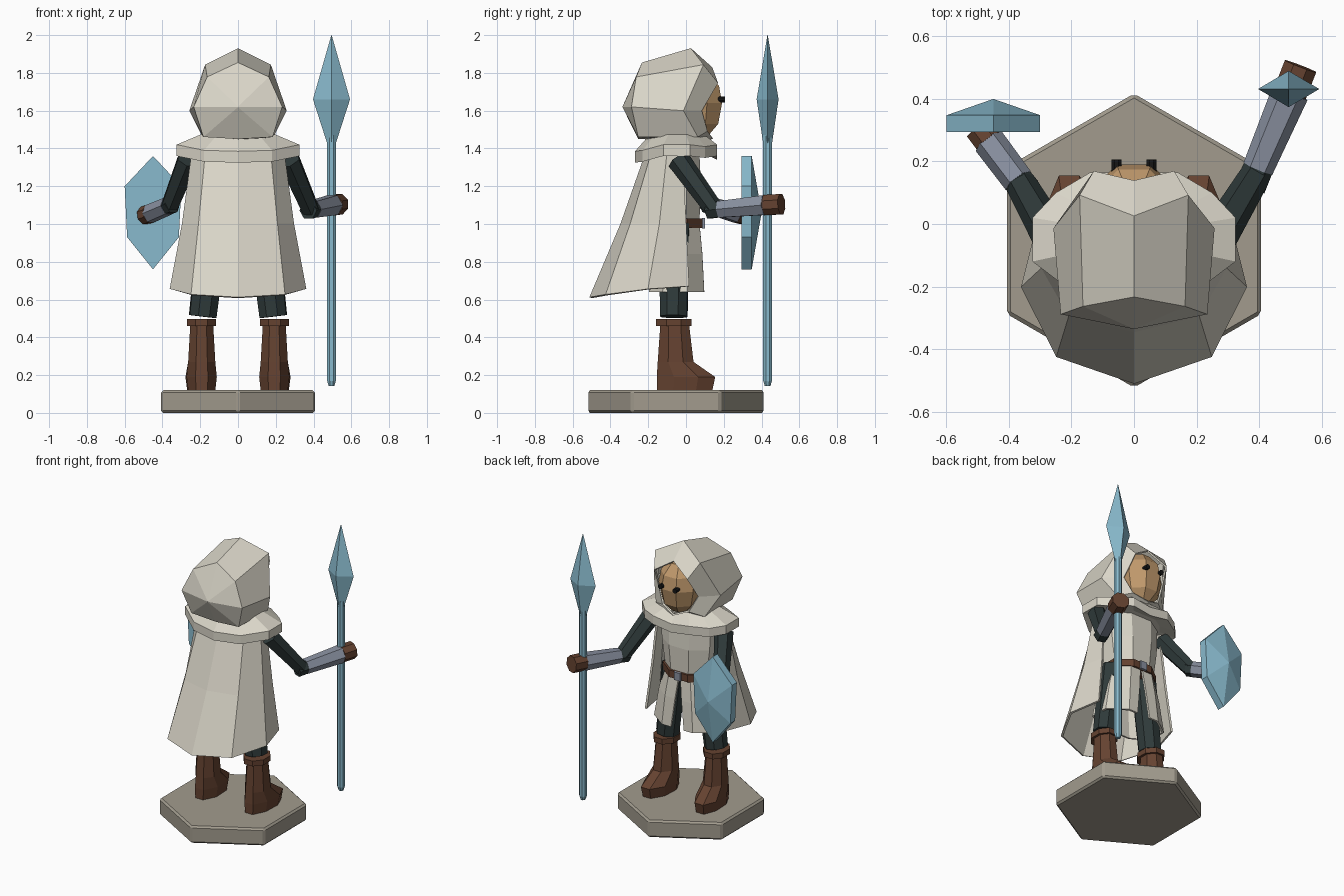
import bpy, bmesh
from math import sin, cos, pi
from mathutils import Vector

cube = bpy.data.objects.get("Cube")
if cube:
    bpy.data.objects.remove(cube)


def material(name, *rgb):
    mat = bpy.data.materials.new(name)
    mat.use_nodes = True
    colour = (*rgb, 1)
    mat.diffuse_color = colour
    mat.node_tree.nodes["Principled BSDF"].inputs["Base Color"].default_value = colour
    return mat


CREAM = material("cream cloth", .70, .67, .58)
STONE = material("stone", .36, .33, .27)
ICE = material("pale blue crystal", .25, .49, .61)
STEEL = material("steel", .25, .28, .35)
LEATHER = material("brown leather", .13, .055, .03)
DARK = material("dark cloth", .028, .042, .042)
SKIN = material("tan skin", .53, .32, .15)
BLACK = material("black", .008, .008, .008)


def finish(name, bm, mat, thickness=0, bevel=0):
    bmesh.ops.recalc_face_normals(bm, faces=bm.faces)
    mesh = bpy.data.meshes.new(name)
    bm.to_mesh(mesh)
    bm.free()
    mesh.materials.append(mat)
    obj = bpy.data.objects.new(name, mesh)
    bpy.context.collection.objects.link(obj)
    if thickness:
        mod = obj.modifiers.new("Thickness", "SOLIDIFY")
        mod.thickness, mod.offset = thickness, 0
    if bevel:
        mod = obj.modifiers.new("Bevel", "BEVEL")
        mod.width, mod.segments = bevel, 1
    return obj


def loft(name, rings, mat, closed=True, caps=True, **options):
    """Skin a list of equal-length point rings."""
    bm = bmesh.new()
    rows = [[bm.verts.new(p) for p in ring] for ring in rings]
    count = len(rows[0])
    for a, b in zip(rows, rows[1:]):
        for i in range(count if closed else count - 1):
            j = (i + 1) % count
            bm.faces.new((a[i], a[j], b[j], b[i]))
    if closed and caps:
        bm.faces.new(rows[0])
        bm.faces.new(rows[-1])
    return finish(name, bm, mat, **options)


def oval(x, y, z, rx, ry, sides=8, turn=.5):
    return [(x + rx * sin(2 * pi * (i + turn) / sides),
             y + ry * cos(2 * pi * (i + turn) / sides), z) for i in range(sides)]


def tube(name, start, end, r0, r1, mat, sides=6):
    a, b = Vector(start), Vector(end)
    turn = (b - a).to_track_quat("Z", "Y")
    rings = [[p + turn @ Vector(v) for v in oval(0, 0, 0, r, r, sides)]
             for p, r in ((a, r0), (b, r1))]
    return loft(name, rings, mat)


def full_ring(half):
    """Mirror a half outline that starts and may end on the centre line."""
    return half + [(-x, y, z) for x, y, z in reversed(half) if x > 0]


def full_strip(half):
    return [(-x, y, z) for x, y, z in reversed(half) if x > 0] + half


def box(name, centre, size, mat):
    bm = bmesh.new()
    bmesh.ops.create_cube(bm, size=1)
    for v in bm.verts:
        v.co = Vector(c + s * k for c, s, k in zip(centre, size, v.co))
    return finish(name, bm, mat)


# Hexagonal stand
loft("stand", [oval(0, -.053, z, .47, .47, 6, 0) for z in (0, .12)], STONE, bevel=.012)

# Boots and legs
for side, word in ((1, "left"), (-1, "right")):
    def boot_ring(z, back, front, width):
        ring = oval(0, (back + front) / 2, z, width * 1.08, (front - back) / 2 * 1.08)
        return [(side * (.192 + x + max(y, 0) * .1), y, z) for x, y, z in ring]

    loft(word + "_boot", [boot_ring(.12, -.155, .14, .072), boot_ring(.19, -.155, .155, .08),
                          boot_ring(.27, -.15, .04, .072), boot_ring(.48, -.135, .015, .06)], LEATHER)
    loft(word + "_boot_cuff", [boot_ring(z, -.16, .03, .077) for z in (.46, .497)], LEATHER)
    tube(word + "_leg", (side * .187, -.065, .51), (side * .13, -.06, 1), .077, .085, DARK, 8)

# Tunic body, belt and buckle
loft("tunic_body", [oval(0, -.05, z, rx, ry) for z, rx, ry in
                    ((.99, .17, .13), (1.2, .2, .14), (1.4, .21, .13))], CREAM)
loft("belt", [oval(0, -.05, z, .19, .148) for z in (.98, 1.03)], LEATHER)
box("buckle", (0, .092, 1.005), (.05, .015, .055), STEEL)


# Skirt of the tunic, two halves open at the front
def skirt_half(side, z, gap, rx, ry):
    outline = [(gap, ry), (rx * .5, ry), (rx, ry * .4), (rx, -ry * .5), (rx * .5, -ry), (0, -ry)]
    return [(side * x, y - .05, z) for x, y in outline]


for side, word in ((1, "left"), (-1, "right")):
    loft(word + "_skirt", [skirt_half(side, 1, .006, .16, .115), skirt_half(side, .84, .025, .2, .13),
                           skirt_half(side, .64, .05, .235, .14)],
         CREAM, closed=False, thickness=.014)

# Cloak hanging down the back
cloak = [
    [(0, -.21, 1.37), (.17, -.18, 1.37), (.24, -.1, 1.37), (.23, -.02, 1.37)],
    [(0, -.34, 1), (.205, -.29, 1), (.29, -.14, 1), (.26, 0, 1)],
    [(0, -.505, .61), (.245, -.42, .625), (.355, -.2, .655), (.3, .015, .67)],
]
loft("cloak", [full_strip(row) for row in cloak], CREAM, closed=False, thickness=.014)

# Shoulder cowl
rim = [(0, -.27, 1.385), (.18, -.23, 1.39), (.325, -.12, 1.42), (.325, .02, 1.42),
       (.25, .1, 1.41), (.14, .165, 1.42), (0, .165, 1.4)]
inner = [(x * .6, -.04 + (y + .04) * .65, 1.475) for x, y, z in rim]
lower = [(x, y, z - .06) for x, y, z in rim]
under = [(x * .65, -.04 + (y + .04) * .7, 1.37) for x, y, z in rim]
loft("shoulder_cowl", [full_ring(r) for r in (inner, rim, lower, under)], CREAM)

# Hood: back point, back ring, widest ring, face opening
tip = (0, -.33, 1.62)
hood = [
    [(0, -.23, 1.85), (.16, -.26, 1.775), (.23, -.285, 1.62), (.18, -.25, 1.465), (0, -.25, 1.455)],
    [(0, .025, 1.925), (.17, .09, 1.84), (.252, -.015, 1.6), (.185, .06, 1.465), (0, .06, 1.445)],
    [(0, .135, 1.825), (.125, .165, 1.745), (.15, .08, 1.6), (.1, .11, 1.495), (0, .14, 1.455)],
]
rings = [full_ring(r) for r in hood]
loft("hood", [[tip] * len(rings[0])] + rings, CREAM, caps=False, thickness=.012)

# Head and eyes
head = [oval(0, .055, z, rx, ry) for z, rx, ry in
        ((1.47, .06, .07), (1.53, .12, .125), (1.64, .145, .147), (1.73, .13, .13), (1.8, .07, .07))]
loft("head", head, SKIN)
for side, word in ((1, "left"), (-1, "right")):
    tube(word + "_eye", (side * .056, .165, 1.66), (side * .056, .207, 1.66), .017, .017, BLACK, 8)


# Arms: sleeve, bracer and gloved hand
def arm(word, shoulder, elbow, wrist, hand, size):
    tube(word + "_upper_arm", shoulder, elbow, .062, .05, DARK)
    start, end = Vector(elbow), Vector(wrist)
    tube(word + "_elbow", start.lerp(end, -.12), start.lerp(end, .15), .05, .048, DARK)
    tube(word + "_bracer", start.lerp(end, .1), wrist, .05, size, STEEL)
    tube(word + "_hand", wrist, hand, size * .97, size * .97, LEATHER, 8)


arm("spear", (.27, -.04, 1.34), (.385, .15, 1.075), (.5, .42, 1.1), (.533, .505, 1.105), .06)
arm("shield", (-.265, -.04, 1.34), (-.36, .125, 1.1), (-.465, .265, 1.055), (-.495, .305, 1.045), .052)

# Spear
sx, sy = .495, .432
loft("spear_shaft", [oval(sx, sy, z, r, r, 8) for z, r in
                     ((.142, .016), (.17, .025), (1.47, .025))], ICE)
loft("spear_head", [oval(sx, sy, z, rx, ry, 4, 0) for z, rx, ry in
                    ((1.43, .024, .024), (1.66, .098, .058), (2, .001, .001))], ICE)

# Faceted shield with a raised point on its outer face
outline = [(0, .3), (.15, .14), (.137, -.13), (0, -.3), (-.137, -.13), (-.15, .14)]
shield = [[(x * k - .45, y, z * k + 1.06) for x, z in outline]
          for y, k in ((.295, 1), (.348, 1), (.4, .004))]
loft("shield", shield, ICE)
